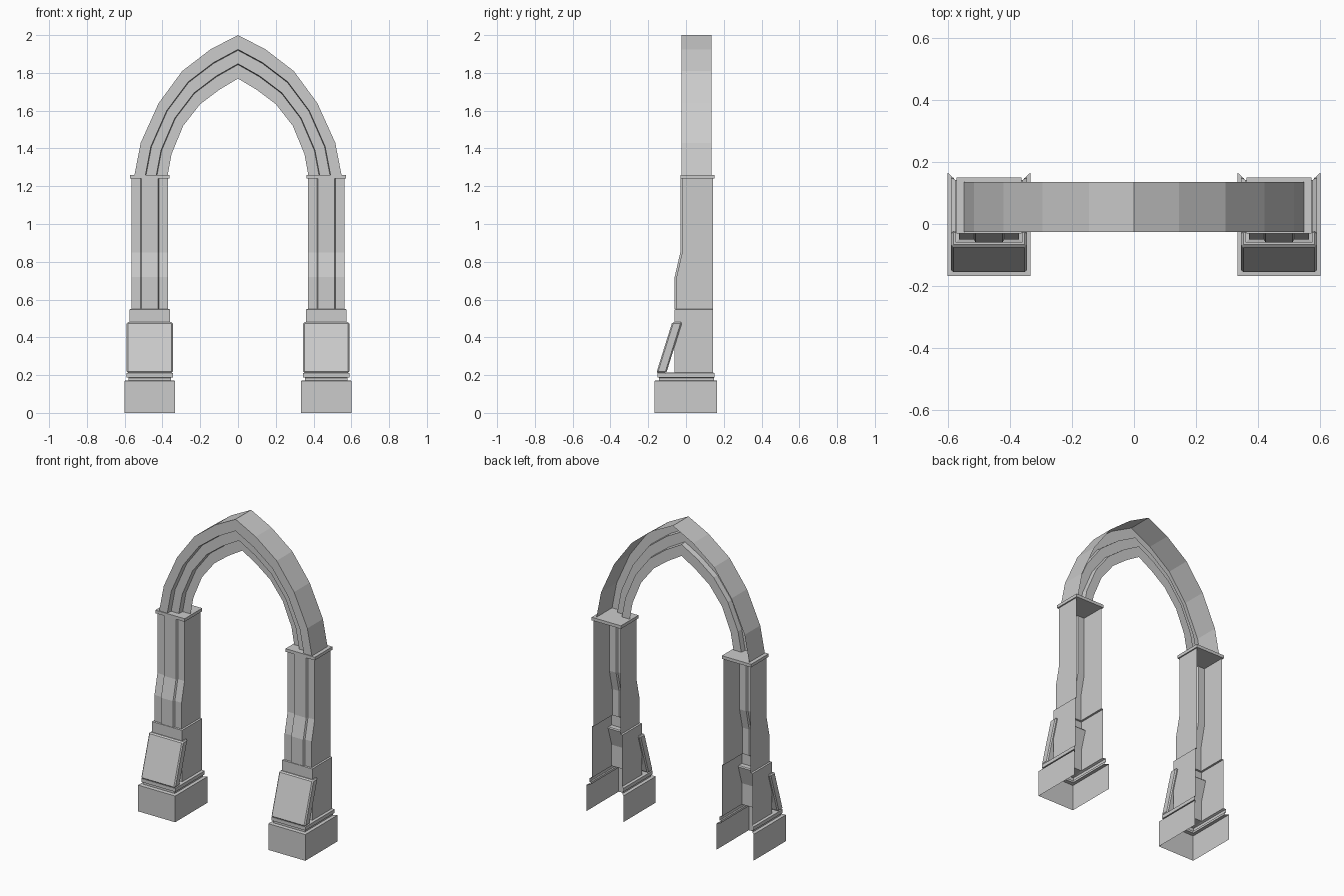
import bpy, bmesh

cube = bpy.data.objects.get("Cube")
if cube:
    bpy.data.objects.remove(cube, do_unlink=True)

stone = bpy.data.materials.new("grey stone")
stone.use_nodes = True
COLOUR = (0.6, 0.6, 0.6, 1)
stone.diffuse_color = COLOUR
stone.node_tree.nodes["Principled BSDF"].inputs["Base Color"].default_value = COLOUR

PILLAR_X = 0.467


def finish(name, bm):
    mesh = bpy.data.meshes.new(name)
    bm.to_mesh(mesh)
    bm.free()
    mesh.materials.append(stone)
    obj = bpy.data.objects.new(name, mesh)
    bpy.context.collection.objects.link(obj)
    return obj


def loft(name, rows, closed=False, caps=False):
    """Skin quads between rows of points; the shell stays open unless closed."""
    bm = bmesh.new()
    rings = [[bm.verts.new(p) for p in row] for row in rows]
    count = len(rings[0])
    for a, b in zip(rings, rings[1:]):
        for i in range(count if closed else count - 1):
            j = (i + 1) % count
            bm.faces.new((a[i], a[j], b[j], b[i]))
    if caps:
        bm.faces.new(rings[0][::-1])
        bm.faces.new(rings[-1])
        bmesh.ops.recalc_face_normals(bm, faces=bm.faces)
    return finish(name, bm)


def wall_row(cx, z, half, front, back):
    """Three-sided plan, open at the back."""
    return [(cx - half, back, z), (cx - half, front, z),
            (cx + half, front, z), (cx + half, back, z)]


def shaft_row(cx, z, front):
    """Three-sided plan with a raised strip down the middle of the front."""
    half, strip, back, rise = 0.097, 0.043, 0.142, 0.01
    plan = [(-half, back), (-half, front), (-strip - 0.006, front),
            (-strip, front - rise), (strip, front - rise),
            (strip + 0.006, front), (half, front), (half, back)]
    return [(cx + x, y, z) for x, y in plan]


def pillar(side, cx):
    # plinth, neck, moulding and pedestal in one open-backed shell
    base = [(0, 0.133, -0.167, 0.165), (0.17, 0.133, -0.167, 0.165),
            (0.172, 0.113, -0.143, 0.147), (0.186, 0.113, -0.143, 0.147),
            (0.187, 0.122, -0.15, 0.15), (0.21, 0.122, -0.15, 0.15),
            (0.215, 0.108, -0.06, 0.142), (0.548, 0.108, -0.06, 0.142),
            (0.55, 0.097, -0.05, 0.142)]
    loft(side + "_pedestal", [wall_row(cx, *level) for level in base])

    # shaft that steps back part way up
    bends = [(0.55, -0.05), (0.72, -0.05), (0.85, -0.02), (1.24, -0.02)]
    loft(side + "_shaft", [shaft_row(cx, *bend) for bend in bends])

    # thin capital plate
    loft(side + "_capital", [
        [(cx - 0.105, -0.03, z), (cx + 0.105, -0.03, z),
         (cx + 0.105, 0.15, z), (cx - 0.105, 0.15, z)]
        for z in (1.24, 1.26)], closed=True, caps=True)

    # leaning slab on the front
    outline = [(-0.157, 0.212), (-0.104, 0.212), (-0.02, 0.48), (-0.073, 0.48)]
    slab = loft(side + "_leaning_slab",
                [[(cx + dx, y, z) for y, z in outline] for dx in (-0.122, 0.122)],
                closed=True, caps=True)
    bevel = slab.modifiers.new("worn edges", 'BEVEL')
    bevel.width = 0.007
    bevel.segments = 1


for side, sign in (("left", 1), ("right", -1)):
    pillar(side, sign * PILLAR_X)

# pointed arch: stepped bands between an outer and an inner outline
outer = [(0.548, 1.26), (0.515, 1.43), (0.42, 1.64), (0.295, 1.81), (0.145, 1.925), (0, 2)]
inner = [(0.372, 1.26), (0.352, 1.37), (0.29, 1.52), (0.2, 1.635), (0.1, 1.71), (0, 1.77)]
outer += [(-x, z) for x, z in outer[-2::-1]]
inner += [(-x, z) for x, z in inner[-2::-1]]
# (fraction from outer to inner outline, depth)
section = [(0, 0.135), (0, -0.025), (0.33, -0.025), (0.35, 0.01),
           (0.66, 0.01), (0.68, 0.045), (1, 0.045)]
loft("pointed_arch", [
    [(ox + (ix - ox) * t, y, oz + (iz - oz) * t) for t, y in section]
    for (ox, oz), (ix, iz) in zip(outer, inner)])
